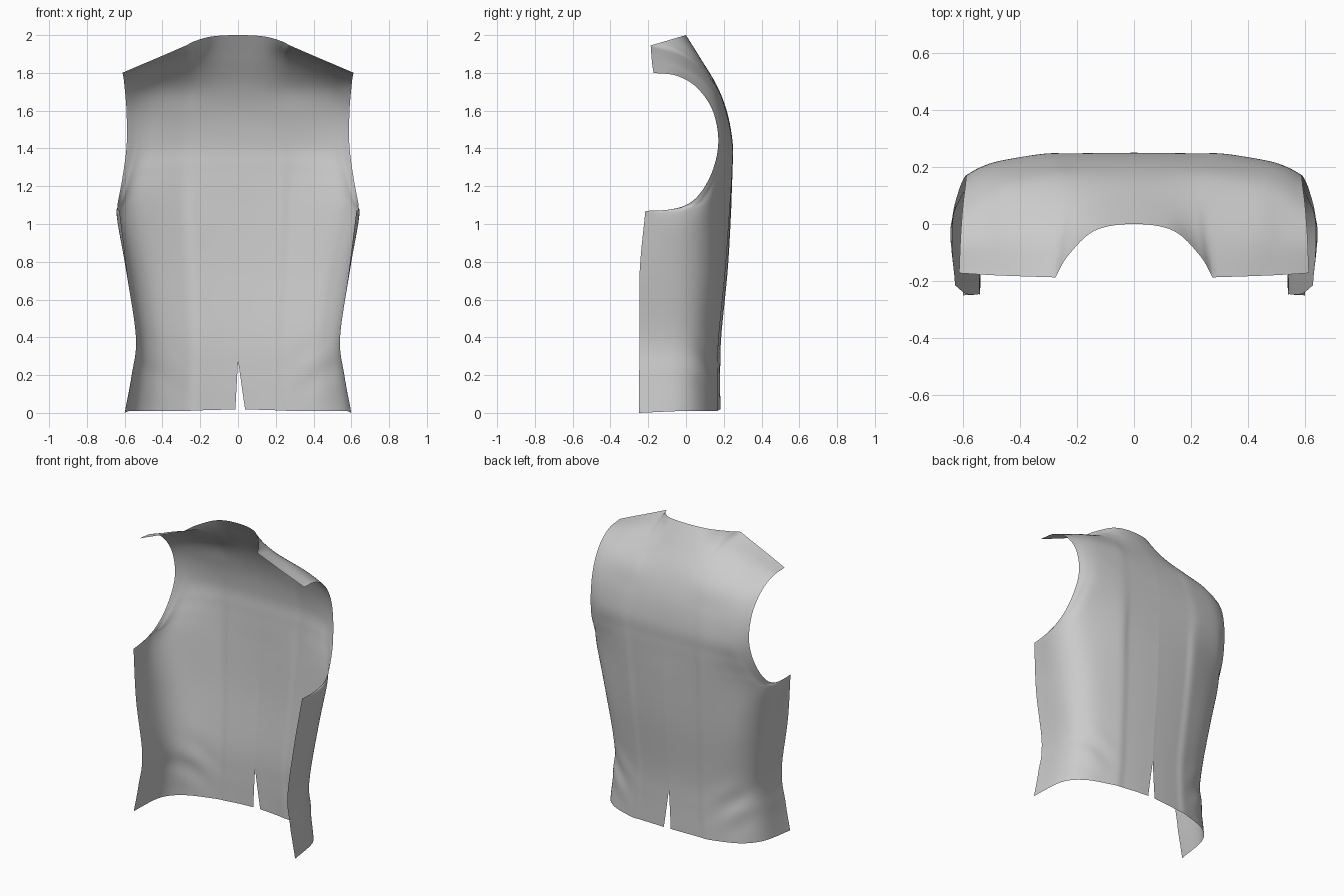
import bpy
import math
from mathutils import Vector

if "Cube" in bpy.data.objects:
    bpy.data.objects.remove(bpy.data.objects["Cube"])

# Body rows, hem to armpit: z, centre-back y, then (x, y) of blade, corner, side, front edge
BODY = [
    (0.01, .182, (.29, .160), (.465, .098), (.568, -.02), (.60, -.25)),
    (0.20, .181, (.28, .160), (.45, .096), (.545, -.02), (.563, -.248)),
    (0.40, .187, (.28, .166), (.445, .100), (.531, -.02), (.54, -.246)),
    (0.75, .221, (.30, .200), (.49, .128), (.584, -.01), (.587, -.245)),
]
# Yoke rows, armpit to shoulder seam: centre-back (y, z), then blade, corner, side, armhole edge
YOKE = [
    ((.238, 1.05), (.32, .221, 1.05), (.55, .133, 1.045), (.638, .0, 1.04), (.627, -.215, 1.07)),
    ((.243, 1.19), (.32, .233, 1.19), (.54, .160, 1.165), (.617, .075, 1.12), (.638, .0, 1.10)),
    ((.247, 1.30), (.32, .241, 1.30), (.505, .197, 1.28), (.580, .152, 1.25), (.615, .115, 1.225)),
    ((.248, 1.42), (.32, .244, 1.42), (.47, .221, 1.41), (.54, .198, 1.41), (.59, .170, 1.41)),
    ((.221, 1.58), (.30, .214, 1.58), (.45, .196, 1.58), (.53, .174, 1.585), (.59, .145, 1.59)),
    ((.165, 1.73), (.28, .152, 1.735), (.43, .128, 1.73), (.52, .103, 1.72), (.60, .060, 1.72)),
    ((.075, 1.88), (.275, .0, 1.875), (.43, -.02, 1.838), (.52, -.035, 1.81), (.608, -.05, 1.785)),
    ((.0, 2.0), (.275, -.187, 1.945), (.43, -.182, 1.878), (.52, -.178, 1.84), (.613, -.172, 1.80)),
]
STEPS = 8


def spline(pts, before=None):
    """Smooth curve through points; 'before' is an optional ghost start point."""
    p = [before or pts[0] * 2 - pts[1]] + pts + [pts[-1] * 2 - pts[-2]]
    out = []
    for i in range(1, len(p) - 2):
        a, b, c, d = p[i - 1:i + 3]
        for k in range(STEPS):
            t = k / STEPS
            out.append(b + (c - a) * (t / 2)
                       + (a * 2 - b * 5 + c * 4 - d) * (t * t / 2)
                       + (b * 3 - a - c * 3 + d) * (t ** 3 / 2))
    return out + [pts[-1]]


def full_row(centre, rest):
    """Adds the two columns between centre and blade, shifted toward the neck corner at the top."""
    c, b = Vector(centre), rest[0]
    neck = min(1, max(0, (c.z - 1.7) / .3))
    mids = []
    for t in (.36 + .14 * neck, .70 + .14 * neck):
        m = c.lerp(b, t ** (1.4 + 1.6 * neck))
        m.x = b.x * t
        mids.append(m)
    return [c] + mids + rest


rows = [full_row((0, r[1], r[0] + .008), [Vector((x, y, r[0] - (.01 if r[0] < .1 and y < -.1 else 0)))
                                          for x, y in r[2:]]) for r in BODY]
rows += [full_row((0, *r[0]), [Vector(p) for p in r[1:]]) for r in YOKE]

# Columns upward; the front edge column has a sharp corner at the armpit
columns = [spline(list(col)) for col in zip(*rows)]
edge = [r[-1] for r in rows]
n = len(BODY)
columns[-1] = spline(edge[:n + 1])[:-1] + spline(edge[n:], edge[n + 1] - Vector((.04, .5, .0)))

# Rows across; the neckline meets the shoulder seam at a corner that fades out below
grid = []
for row in zip(*columns):
    row = list(row)
    w = min(1, max(0, (row[0].z - 1.88) / .12))
    ghost = row[1].copy()
    ghost.x *= -1
    # slight ridge along the centre seam below the neck
    ghost = (row[0] * 2 - row[1]).lerp(ghost, min(1, max(0, (row[0].z - 1.6) / .3)))
    smooth = spline(row, ghost)
    corner = spline(row[:4], ghost)[:-1] + spline(row[3:])
    grid.append([a.lerp(b, w) for a, b in zip(smooth, corner)])


def fold(p):
    """Soft diagonal drape folds above the hem at the side."""
    g = math.exp(-((p.x - .43) / .11) ** 2 - ((p.z - .25) / .15) ** 2)
    return .006 * g * math.sin(28 * (p.z - p.x * .8))


def back_panel(name, side, gap):
    verts, faces = [], []
    w = len(grid[0])
    for row in grid:
        for p in row:
            q = p.copy()
            q.y += fold(p)
            # open the centre vent toward the hem
            q.x += gap * max(0, 1 - p.z / .28) * max(0, 1 - p.x / .35)
            verts.append((q.x * side, q.y, q.z))
    for r in range(len(grid) - 1):
        for c in range(w - 1):
            i = r * w + c
            f = (i, i + w, i + w + 1, i + 1)
            faces.append(f if side > 0 else f[::-1])
    mesh = bpy.data.meshes.new(name)
    mesh.from_pydata(verts, [], faces)
    mesh.polygons.foreach_set("use_smooth", [True] * len(faces))
    obj = bpy.data.objects.new(name, mesh)
    bpy.context.collection.objects.link(obj)


# Two waistcoat back panels meeting at the centre seam
back_panel("back_panel_right", 1, .04)
back_panel("back_panel_left", -1, .015)
